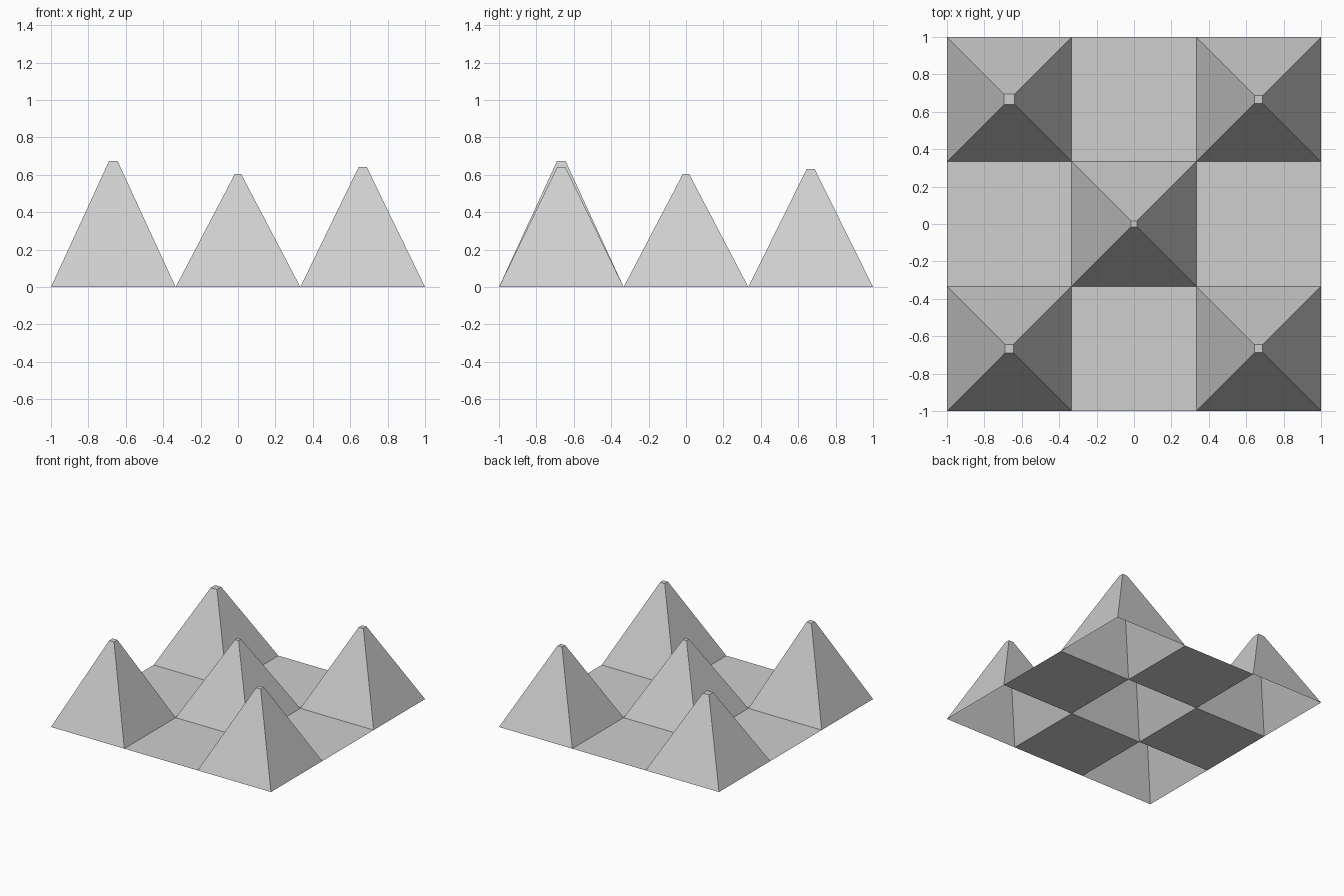
import bpy
import bmesh
from mathutils import Vector

if "Cube" in bpy.data.objects:
    bpy.data.objects.remove(bpy.data.objects["Cube"])

CELL = 2 / 3  # width of one tile in the 3 x 3 sheet

# Spikes: (column, row) -> (height, half-width of the blunt tip)
SPIKES = {
    (-1, -1): (0.674, 0.0225),
    (1, -1): (0.643, 0.0212),
    (0, 0): (0.604, 0.017),
    (-1, 1): (0.60, 0.028),
    (1, 1): (0.631, 0.0212),
}

grey = bpy.data.materials.new("light_grey")
grey.diffuse_color = (0.62, 0.62, 0.62, 1)
grey.use_nodes = True
grey.node_tree.nodes["Principled BSDF"].inputs["Base Color"].default_value = grey.diffuse_color

# Flat sheet of nine square tiles, open underneath
bm = bmesh.new()
bmesh.ops.create_grid(bm, x_segments=3, y_segments=3, size=1)

# Pull the tip of each spike up out of its tile
tiles = {}
for face in bm.faces:
    c = face.calc_center_median()
    tiles[round(c.x / CELL), round(c.y / CELL)] = face
for cell, (height, half) in SPIKES.items():
    tip = tiles[cell]
    bmesh.ops.inset_individual(bm, faces=[tip], thickness=CELL / 2 - half,
                               use_even_offset=True)
    bmesh.ops.translate(bm, verts=tip.verts[:], vec=Vector((0, 0, height)))

bm.normal_update()
mesh = bpy.data.meshes.new("spiked_sheet")
bm.to_mesh(mesh)
bm.free()
mesh.materials.append(grey)
sheet = bpy.data.objects.new("spiked_sheet", mesh)
bpy.context.collection.objects.link(sheet)
